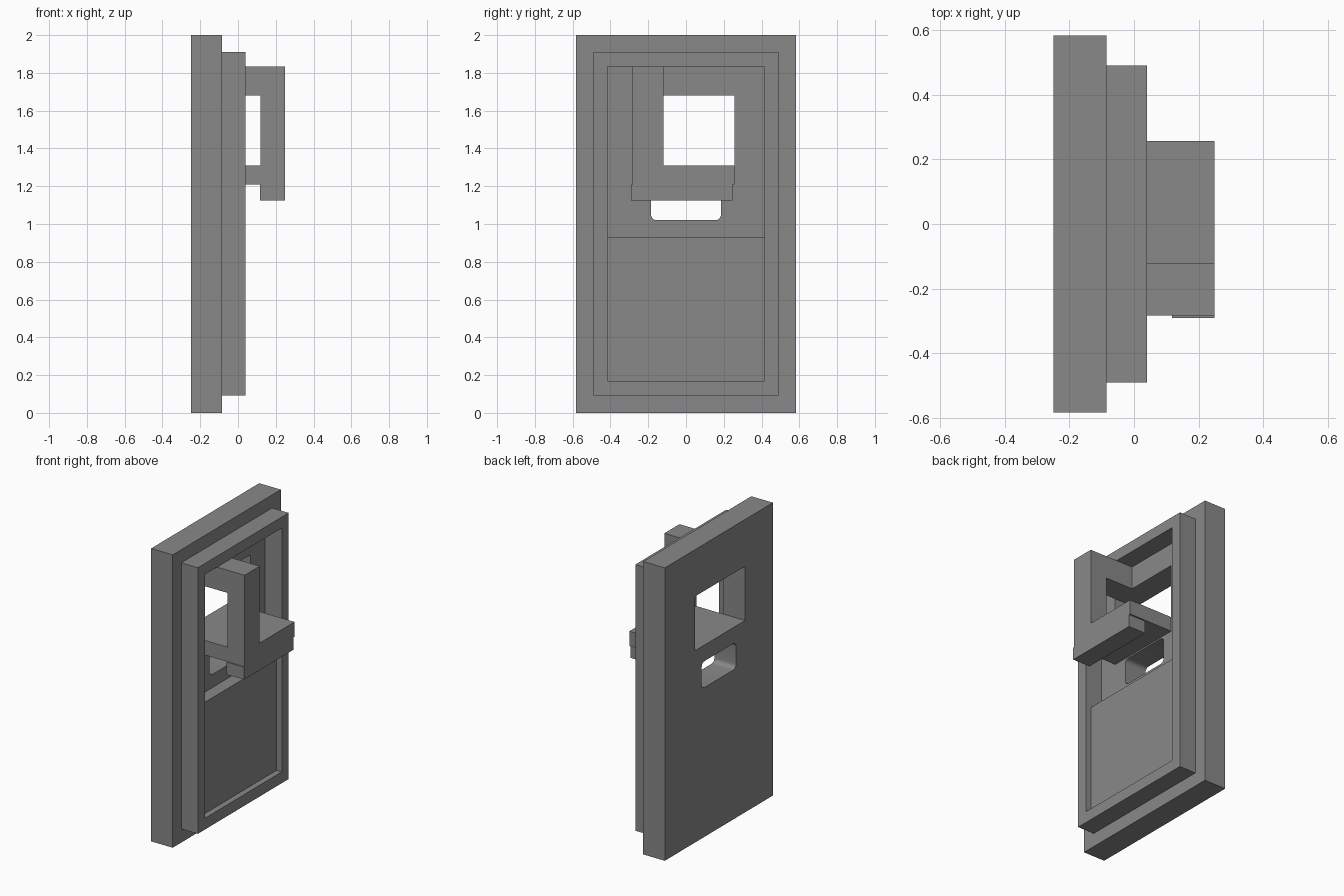
import bpy
import bmesh

if "Cube" in bpy.data.objects:
    bpy.data.objects.remove(bpy.data.objects["Cube"])

grey = bpy.data.materials.new("plain_grey")
grey.diffuse_color = (0.25, 0.25, 0.25, 1)
grey.use_nodes = True
grey.node_tree.nodes["Principled BSDF"].inputs["Base Color"].default_value = grey.diffuse_color


def box(name, x, y, z, round_x=0.0):
    """Box from (min, max) ranges; round_x rounds the edges that run along x."""
    bm = bmesh.new()
    bmesh.ops.create_cube(bm, size=1)
    for v in bm.verts:
        for i, (lo, hi) in enumerate((x, y, z)):
            v.co[i] = lo if v.co[i] < 0 else hi
    if round_x:
        edges = [e for e in bm.edges
                 if abs(e.verts[0].co.x - e.verts[1].co.x) > 1e-5]
        bmesh.ops.bevel(bm, geom=edges, offset=round_x, segments=6,
                        profile=0.5, affect='EDGES')
    mesh = bpy.data.meshes.new(name)
    bm.to_mesh(mesh)
    bm.free()
    mesh.materials.append(grey)
    ob = bpy.data.objects.new(name, mesh)
    bpy.context.collection.objects.link(ob)
    return ob


def cut(target, cutter):
    """Subtract the cutter from the target and remove the cutter."""
    mod = target.modifiers.new("cut", 'BOOLEAN')
    mod.operation = 'DIFFERENCE'
    mod.solver = 'EXACT'
    mod.object = cutter
    bpy.ops.object.select_all(action='DESELECT')
    bpy.context.view_layer.objects.active = target
    target.select_set(True)
    bpy.ops.object.modifier_apply(modifier=mod.name)
    bpy.data.objects.remove(cutter)


BACK, FACE, RIM, FRONT = -0.248, -0.085, 0.04, 0.248

# back plate with a window and a rounded slot
plate = box("back_plate", (BACK, FACE), (-0.583, 0.583), (0, 2))
cut(plate, box("window_cutter", (-0.4, 0.1), (-0.283, 0.257), (1.31, 1.68)))
cut(plate, box("slot_cutter", (-0.4, 0.1), (-0.185, 0.185), (1.02, 1.20), 0.03))
bpy.ops.object.shade_smooth_by_angle()

# raised rim around the recess
rim = box("rim", (FACE, RIM), (-0.49, 0.49), (0.093, 1.91))
cut(rim, box("recess_cutter", (-0.3, 0.3), (-0.415, 0.415), (0.17, 1.835)))

# panel filling the lower part of the recess
box("lower_panel", (FACE, 0.0), (-0.415, 0.415), (0.17, 0.93))

# bracket: top arm, upright, shelf and the lip under its front edge
box("top_arm", (FACE, 0.12), (-0.283, -0.12), (1.68, 1.835))
box("upright", (0.12, FRONT), (-0.283, -0.12), (1.31, 1.835))
box("shelf", (FACE, FRONT), (-0.283, 0.257), (1.21, 1.31))
box("shelf_lip", (0.117, FRONT), (-0.29, 0.247), (1.125, 1.21))
